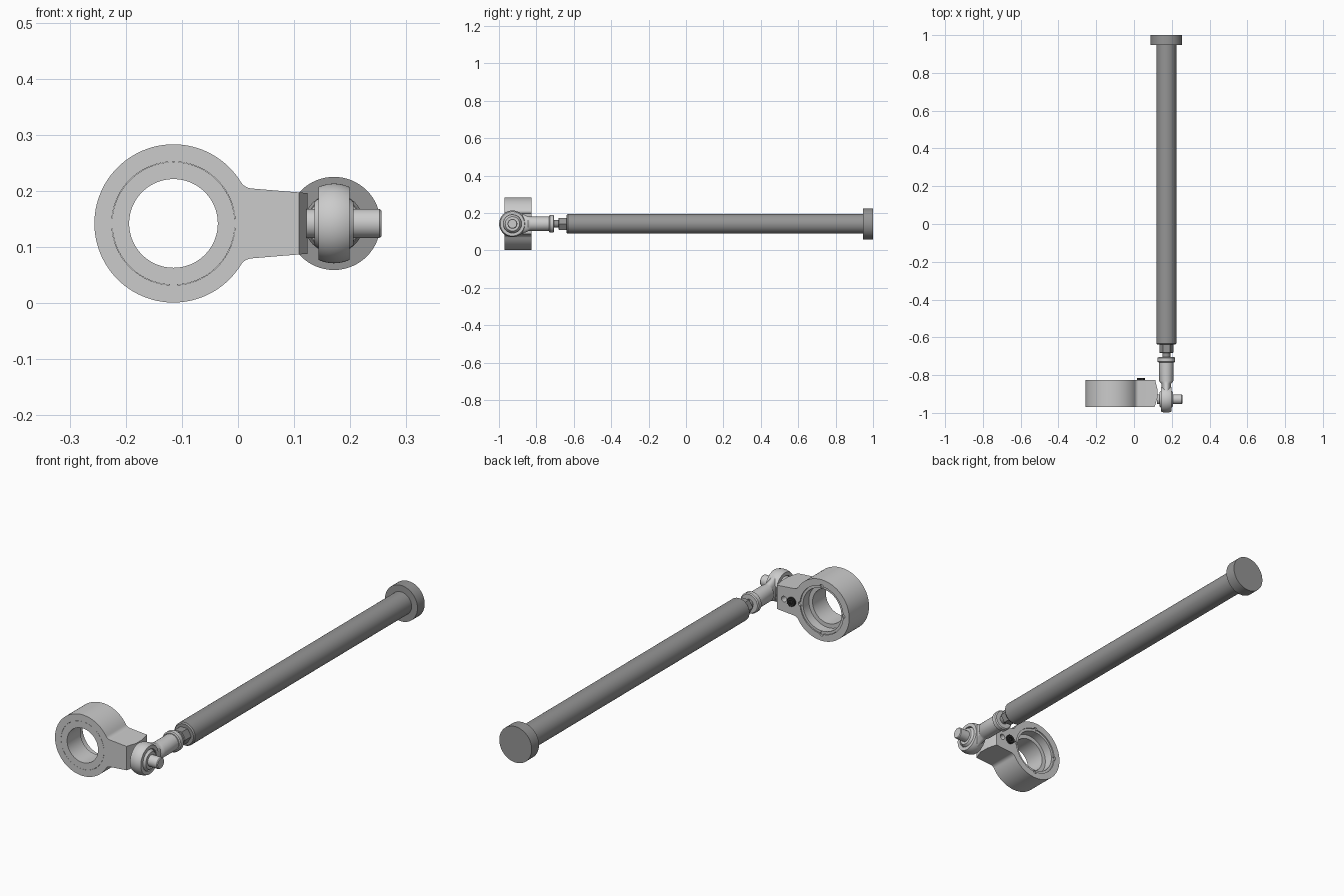
import bpy, bmesh
from math import sin, cos, pi, radians, sqrt, atan2

if "Cube" in bpy.data.objects:
    bpy.data.objects.remove(bpy.data.objects["Cube"])

Z = 0.142            # height of every axis
RX = 0.171           # x of the long rod
BY = -0.928          # y of the ball joint
RC = -0.115          # x of the clamp ring
R = 0.141            # clamp ring radius


def grey(name, v):
    m = bpy.data.materials.new(name)
    m.diffuse_color = (v, v, v, 1)
    m.use_nodes = True
    m.node_tree.nodes["Principled BSDF"].inputs["Base Color"].default_value = m.diffuse_color
    return m


STEEL = grey('steel', 0.60)
DARK = grey('dark_steel', 0.30)
BLACK = grey('black_steel', 0.03)


def finish(name, bm, mat=STEEL, angle=35):
    bmesh.ops.recalc_face_normals(bm, faces=bm.faces)
    me = bpy.data.meshes.new(name)
    bm.to_mesh(me)
    bm.free()
    me.materials.append(mat)
    ob = bpy.data.objects.new(name, me)
    bpy.context.collection.objects.link(ob)
    smooth(ob, angle)
    return ob


def smooth(ob, angle=35):
    bpy.ops.object.select_all(action='DESELECT')
    ob.select_set(True)
    bpy.context.view_layer.objects.active = ob
    bpy.ops.object.shade_smooth_by_angle(angle=radians(angle))


def loft(bm, rings, closed=False):
    rows = [[bm.verts.new(p) for p in ring] for ring in rings]
    n = len(rows[0])
    pairs = list(zip(rows, rows[1:])) + ([(rows[-1], rows[0])] if closed else [])
    for a, b in pairs:
        for i in range(n):
            j = (i + 1) % n
            bm.faces.new((a[i], a[j], b[j], b[i]))
    if not closed:
        bm.faces.new(rows[0])
        bm.faces.new(rows[-1])


def lathe(name, pts, axis='y', at=(RX, Z), segs=48, closed=False, mat=STEEL, angle=35):
    """pts are (position along axis, radius[, vertical radius])."""
    rings = []
    for p in pts:
        t, ra, rb = p[0], p[1], p[-1]
        ring = []
        for i in range(segs):
            a = 2 * pi * i / segs
            c, s = ra * cos(a), rb * sin(a)
            ring.append((at[0] + c, t, at[1] + s) if axis == 'y'
                        else (t, at[0] + c, at[1] + s))
        rings.append(ring)
    bm = bmesh.new()
    loft(bm, rings, closed)
    return finish(name, bm, mat, angle)


def cut(targets, cutter):
    cutter.hide_render = True
    for ob in targets:
        m = ob.modifiers.new('cut', 'BOOLEAN')
        m.operation, m.solver, m.object = 'DIFFERENCE', 'EXACT', cutter
        bpy.context.view_layer.objects.active = ob
        bpy.ops.object.modifier_move_to_index(modifier=m.name, index=0)
        bpy.ops.object.modifier_apply(modifier=m.name)
    bpy.data.objects.remove(cutter)


# Clamp ring with tapered, filleted arm
f, slope = 0.025, 0.0826
half = lambda u: 0.063 - slope * (u - 0.13)
u = 0.14
for _ in range(20):
    v = half(u) + f * sqrt(1 + slope * slope)
    u = sqrt((R + f) ** 2 - v * v)
a0 = atan2(v, u)
a1, a2 = 1.5 * pi - slope, a0 + pi
upper = [(u + f * cos(a1 + (a2 - a1) * i / 8), v + f * sin(a1 + (a2 - a1) * i / 8)) for i in range(9)]
upper += [(R * cos(a0 + (pi - a0) * i / 40), R * sin(a0 + (pi - a0) * i / 40)) for i in range(1, 40)]
rings = []
for y, end in ((-0.97, 0.109), (-0.92, 0.124), (-0.875, 0.124), (-0.825, 0.112)):
    e = end - RC
    top = [(e, half(e))] + upper
    outline = top + [(-R, 0)] + [(p, -q) for p, q in reversed(top)]
    rings.append([(RC + p, y, Z + q) for p, q in outline])
bm = bmesh.new()
loft(bm, rings)
clamp = finish('clamp_arm', bm, angle=14)
cut([clamp], lathe('bore_cutter', [(-1.1, 0.11), (-0.7, 0.11)], at=(RC, Z), segs=96))

# Bearing sleeve, flush at the front and recessed at the back
sleeve = lathe('bearing_sleeve', [(-0.97, 0.079), (-0.97, 0.1095), (-0.83, 0.1095),
                                  (-0.83, 0.098), (-0.872, 0.098), (-0.872, 0.079)],
               at=(RC, Z), segs=96, closed=True)

# Four locking screws across the joint between ring and sleeve
for i in range(4):
    a = i * pi / 2
    pos = (RC + 0.11 * cos(a), Z + 0.11 * sin(a))
    cut([clamp, sleeve], lathe('screw_cutter', [(-0.85, 0.009), (-0.8, 0.009)], at=pos, segs=20))
    lathe('locking_screw', [(-0.849, 0.0085), (-0.834, 0.0085)], at=pos, segs=20)

# Screw hole and cap screw in the back of the arm
cut([clamp], lathe('hole_cutter', [(-0.88, 0.013), (-0.8, 0.013)], at=(0.077, Z), segs=24))
smooth(clamp, 14)
smooth(sleeve)
bm = bmesh.new()
prof = [(-0.84, 0.021), (-0.816, 0.021), (-0.814, 0.019), (-0.814, 0.010), (-0.823, 0.010)]
loft(bm, [[(0.036 + (r - 0.001 * (i % 2)) * cos(2 * pi * i / 48), y,
            Z + (r - 0.001 * (i % 2)) * sin(2 * pi * i / 48)) for i in range(48)]
          for y, r in prof])
finish('cap_screw', bm, BLACK, 20)

# Ball joint: eye, ball and pin on the sideways axis
w = 0.0275
eye = [(RX - w, 0.049)]
eye += [(RX + w * k / 6, 0.071 - 0.006 * (k / 6) ** 2) for k in range(-6, 7)]
eye += [(RX + w, 0.049)]
lathe('rod_end_eye', eye, 'x', (BY, Z), 64, closed=True)
ball = [(RX + 0.007 * k, sqrt(0.052 ** 2 - (0.007 * k) ** 2)) for k in range(-5, 6)]
lathe('joint_ball', ball, 'x', (BY, Z))
lathe('joint_pin', [(0.122, 0.026), (0.252, 0.026), (0.2555, 0.023)], 'x', (BY, Z))

# Rod end shank: teardrop web hollowed by the eye, blending to a round neck
shank = lathe('rod_end_shank', [(-0.8995, 0.022, 0.064), (-0.845, 0.026, 0.040),
                                (-0.837, 0.034, 0.038), (-0.830, 0.038, 0.038),
                                (-0.725, 0.038, 0.038)])
cut([shank], lathe('eye_cutter', [(0.1, 0.055), (0.25, 0.055)], 'x', (BY, Z), 64))
smooth(shank)
lathe('rod_end_collar', [(-0.732, 0.042), (-0.728, 0.047), (-0.709, 0.047), (-0.705, 0.042)],
      angle=30)
lathe('threaded_stud', [(-0.71, 0.021), (-0.63, 0.021)], segs=32, mat=DARK)
lathe('lock_nut', [(-0.683, 0.033), (-0.68, 0.037), (-0.635, 0.037)], segs=6, mat=DARK, angle=20)

# Long tube and end cap
lathe('long_tube', [(-0.638, 0.048), (-0.632, 0.053), (0.95, 0.053)], segs=64, mat=DARK)
lathe('end_cap', [(0.947, 0.083), (1.0, 0.083)], segs=64, mat=DARK)
